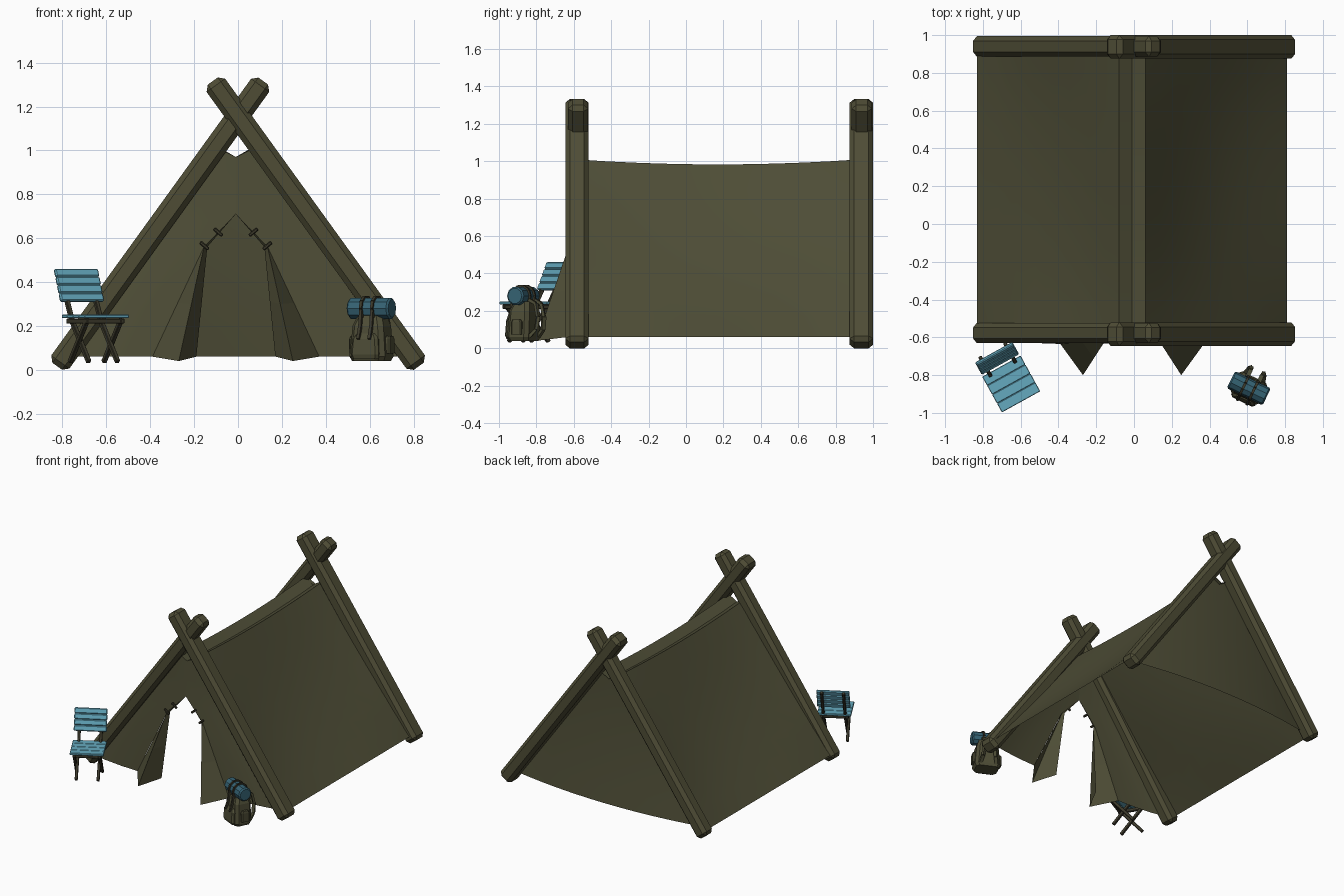
import bpy, bmesh, math
from mathutils import Vector, Matrix

if "Cube" in bpy.data.objects:
    bpy.data.objects.remove(bpy.data.objects["Cube"])


def mat(name, rgb):
    m = bpy.data.materials.new(name)
    m.diffuse_color = (*rgb, 1)
    m.use_nodes = True
    m.node_tree.nodes["Principled BSDF"].inputs["Base Color"].default_value = m.diffuse_color
    return m


OLIVE = mat("olive canvas", (0.076, 0.074, 0.037))
WOOD = mat("olive wood", (0.077, 0.073, 0.036))
DARK = mat("dark strap", (0.045, 0.041, 0.024))
BLUE = mat("light blue", (0.13, 0.40, 0.52))
DEEP = mat("deep blue", (0.036, 0.125, 0.175))
I = Matrix.Identity(4)


def finish(name, bm, m, smooth=False):
    me = bpy.data.meshes.new(name)
    bm.to_mesh(me)
    bm.free()
    me.materials.append(m)
    if smooth:
        for p in me.polygons:
            p.use_smooth = True
        me.set_sharp_from_angle(angle=math.radians(30))
    ob = bpy.data.objects.new(name, me)
    bpy.context.collection.objects.link(ob)
    return ob


def bars(name, segs, w, d, m, M=I, bevel=0.0):
    """Rectangular bars running from p to q, all in one object."""
    bm = bmesh.new()
    for p, q in segs:
        p, q = Vector(p), Vector(q)
        rot = (q - p).to_track_quat('Z', 'Y').to_matrix().to_4x4()
        T = M @ Matrix.Translation((p + q) / 2) @ rot @ Matrix.Diagonal((w, d, (q - p).length, 1))
        bmesh.ops.create_cube(bm, size=1, matrix=T)
    if bevel:
        bmesh.ops.bevel(bm, geom=bm.edges[:], offset=bevel, segments=1, affect='EDGES')
    return finish(name, bm, m)


def chain(pts):
    return list(zip(pts[:-1], pts[1:]))


def sheet(name, rows, m, smooth=True, M=I):
    """Grid surface through rows of points."""
    bm = bmesh.new()
    vs = [[bm.verts.new(M @ Vector(p)) for p in r] for r in rows]
    for a, b in zip(vs[:-1], vs[1:]):
        for i in range(len(a) - 1):
            bm.faces.new((a[i], a[i + 1], b[i + 1], b[i]))
    bmesh.ops.remove_doubles(bm, verts=bm.verts[:], dist=1e-5)
    bmesh.ops.recalc_face_normals(bm, faces=bm.faces[:])
    return finish(name, bm, m, smooth)


def loft(name, sections, m, M=I, cut=0.02):
    """Solid of chamfered rectangles: (z, half width, y min, y max)."""
    bm = bmesh.new()
    rings = []
    for z, hx, y0, y1 in sections:
        c = cut
        ring = [(hx, y0 + c), (hx, y1 - c), (hx - c, y1), (c - hx, y1),
                (-hx, y1 - c), (-hx, y0 + c), (c - hx, y0), (hx - c, y0)]
        rings.append([bm.verts.new(M @ Vector((x, y, z))) for x, y in ring])
    for a, b in zip(rings[:-1], rings[1:]):
        for i in range(8):
            j = (i + 1) % 8
            bm.faces.new((a[i], a[j], b[j], b[i]))
    bm.faces.new(rings[0][::-1])
    bm.faces.new(rings[-1])
    return finish(name, bm, m)


# crossed poles, front and back
for label, y, yl in (("front", -0.583, -0.577), ("back", 0.9375, 0.94)):
    bars(label + "_right_pole", [((0.824, y, 0.016), (-0.115, y, 1.316))], 0.125, 0.104, WOOD, bevel=0.024)
    bars(label + "_left_pole", [((-0.824, yl, 0.016), (0.115, yl, 1.316))], 0.108, 0.102, WOOD, bevel=0.024)

# sagging roof with a gutter along the ridge
shift = Matrix.Translation((-0.01, 0, 0))
roof = []
for i in range(11):
    t = i / 10
    y = -0.59 + t * 1.52
    k = 4 * t * (1 - t)
    half = []
    for j in range(9):
        u = j / 8
        s = k * math.sin(math.pi * u) * 0.055
        half.append((0.82 - 0.75 * u - s * 0.78, 0.06 + 0.95 * u - s * 0.62 - 0.027 * k * u ** 4))
    prof = [(-x, z) for x, z in half] + [(0, 0.97 - 0.027 * k)] + half[::-1]
    roof.append([(x, y, z) for x, z in prof])
sheet("roof_canvas", roof, OLIVE, M=shift)

# back wall, flaring out towards the bottom
wall = []
for i in range(9):
    t = i / 8
    hx = 0.81 - 0.75 * t
    row = []
    for j in range(13):
        u = j / 6 - 1
        z = 0.06 + 0.94 * t - (0.03 * (1 - abs(u)) if i == 8 else 0)
        row.append((u * hx, 0.905 + 0.08 * (1 - u * u) * (1 - t) ** 1.7, z))
    wall.append(row)
sheet("back_wall", wall, OLIVE, M=shift)

# front wall, tied-back door flaps and toggles
inner = [(0, 0.97), (0, 0.84), (0, 0.71), (0.15, 0.55), (0.265, 0.305), (0.38, 0.06)]
for side, s in (("right", 1), ("left", -1)):
    rows = []
    for i, (x, z) in enumerate(inner):
        t = i / 5
        ox, oz = 0.06 + 0.75 * t, 1.0 - 0.94 * t
        rows.append([(s * (x + (ox - x) * v), -0.585 - 0.05 * t * (1 - v ** 2), z + (oz - z) * v)
                     for v in (0, 0.33, 0.67, 1)])
    sheet(side + "_front_wall", rows, OLIVE, M=shift)
    top = [(0.15, -0.61, 0.55), (0.145, -0.622, 0.56), (0.13, -0.605, 0.56)]
    low = [(0.38, -0.635, 0.06), (0.26, -0.8, 0.04), (0.18, -0.635, 0.06)]
    rows = [[(0, -0.602, 0.71)] * 3]
    for t in (0, 0.5, 1):
        rows.append([(s * (a[0] + (b[0] - a[0]) * t), a[1] + (b[1] - a[1]) * t, a[2] + (b[2] - a[2]) * t)
                     for a, b in zip(top, low)])
    sheet(side + "_door_flap", rows, OLIVE, smooth=False, M=shift)
    segs = [((s * (x - 0.019), -0.625, z - 0.016), (s * (x + 0.019), -0.625, z + 0.016))
            for x, z in ((0.08, 0.627), (0.143, 0.565))]
    bars(side + "_flap_toggles", segs, 0.016, 0.016, DARK, shift, 0.004)

# folding chair
C = Matrix.Translation((-0.65, -0.847, 0)) @ Matrix.Rotation(0.505, 4, 'Z')
S = C @ Matrix.Translation((0, 0, 0.243)) @ Matrix.Rotation(-math.pi / 2, 4, 'X')
bars("chair_seat_slats", [((-0.116, 0, v), (0.116, 0, v)) for v in (-0.081, -0.027, 0.027, 0.081)],
     0.016, 0.054, BLUE, S, 0.003)
B = C @ Matrix.Translation((0, 0.155, 0.385)) @ Matrix.Rotation(-0.39, 4, 'X')
bars("chair_back_slats", [((-0.113, 0, v), (0.113, 0, v)) for v in (-0.06, -0.02, 0.02, 0.06)],
     0.02, 0.04, BLUE, B, 0.006)
legs = []
for s in (-1, 1):
    legs.append(((s * 0.075, 0.2, 0.45), (s * 0.075, 0.082, 0.22)))
    legs.append(((s * 0.075, 0.082, 0.22), (s * 0.075, -0.075, 0.035)))
    legs.append(((s * 0.088, -0.085, 0.23), (s * 0.088, 0.08, 0.035)))
    legs.append(((s * 0.088, -0.1, 0.222), (s * 0.088, 0.1, 0.222)))
legs += [((-0.09, y, 0.222), (0.09, y, 0.222)) for y in (-0.085, 0.085)]
bars("chair_frame", legs, 0.02, 0.022, DARK, C, 0.003)

# backpack body and pockets
P = Matrix.Translation((0.61, -0.865, 0)) @ Matrix.Rotation(-0.45, 4, 'Z')
loft("backpack_body", [(0.04, 0.08, -0.06, 0.055), (0.06, 0.09, -0.068, 0.06),
                       (0.2, 0.078, -0.06, 0.06), (0.25, 0.06, -0.04, 0.05)], OLIVE, P)
loft("backpack_front_pocket", [(0.05, 0.065, -0.08, -0.03), (0.07, 0.07, -0.086, -0.03),
                               (0.14, 0.065, -0.082, -0.03), (0.165, 0.05, -0.068, -0.03)], OLIVE, P, 0.012)
for side, s in (("right", 1), ("left", -1)):
    Q = P @ Matrix.Translation((s * 0.09, 0, 0))
    loft("backpack_%s_pocket" % side, [(0.075, 0.013, -0.03, 0.03), (0.14, 0.013, -0.03, 0.03),
                                       (0.155, 0.01, -0.022, 0.022)], OLIVE, Q, 0.006)

# bedroll
bm = bmesh.new()
bmesh.ops.create_cone(bm, cap_ends=True, segments=10, radius1=0.05, radius2=0.05, depth=0.21,
                      matrix=P @ Matrix.Translation((0, -0.005, 0.28)) @ Matrix.Rotation(math.pi / 2, 4, 'Y'))
caps = [e for f in bm.faces if len(f.verts) > 4 for e in f.edges]
bmesh.ops.bevel(bm, geom=caps, offset=0.008, segments=1, affect='EDGES')
finish("bedroll", bm, DEEP)

# bedroll bands, lid straps and shoulder straps
bands, shoulder = [], []
for x in (-0.028, 0.028):
    ring = [(x, -0.005 + 0.053 * math.cos(a * math.pi / 5), 0.28 + 0.053 * math.sin(a * math.pi / 5))
            for a in range(11)]
    bands += chain(ring)
    bands += chain([(x, -0.055, 0.27), (x, -0.064, 0.2), (x, -0.085, 0.14)])
    shoulder += chain([(x * 1.2, 0.045, 0.26), (x * 1.2, 0.085, 0.24), (x * 1.3, 0.1, 0.17),
                       (x * 1.6, 0.09, 0.1), (x * 2, 0.055, 0.06)])
bars("bedroll_straps", bands, 0.014, 0.014, DARK, P)
bars("shoulder_straps", shoulder, 0.022, 0.016, OLIVE, P)
